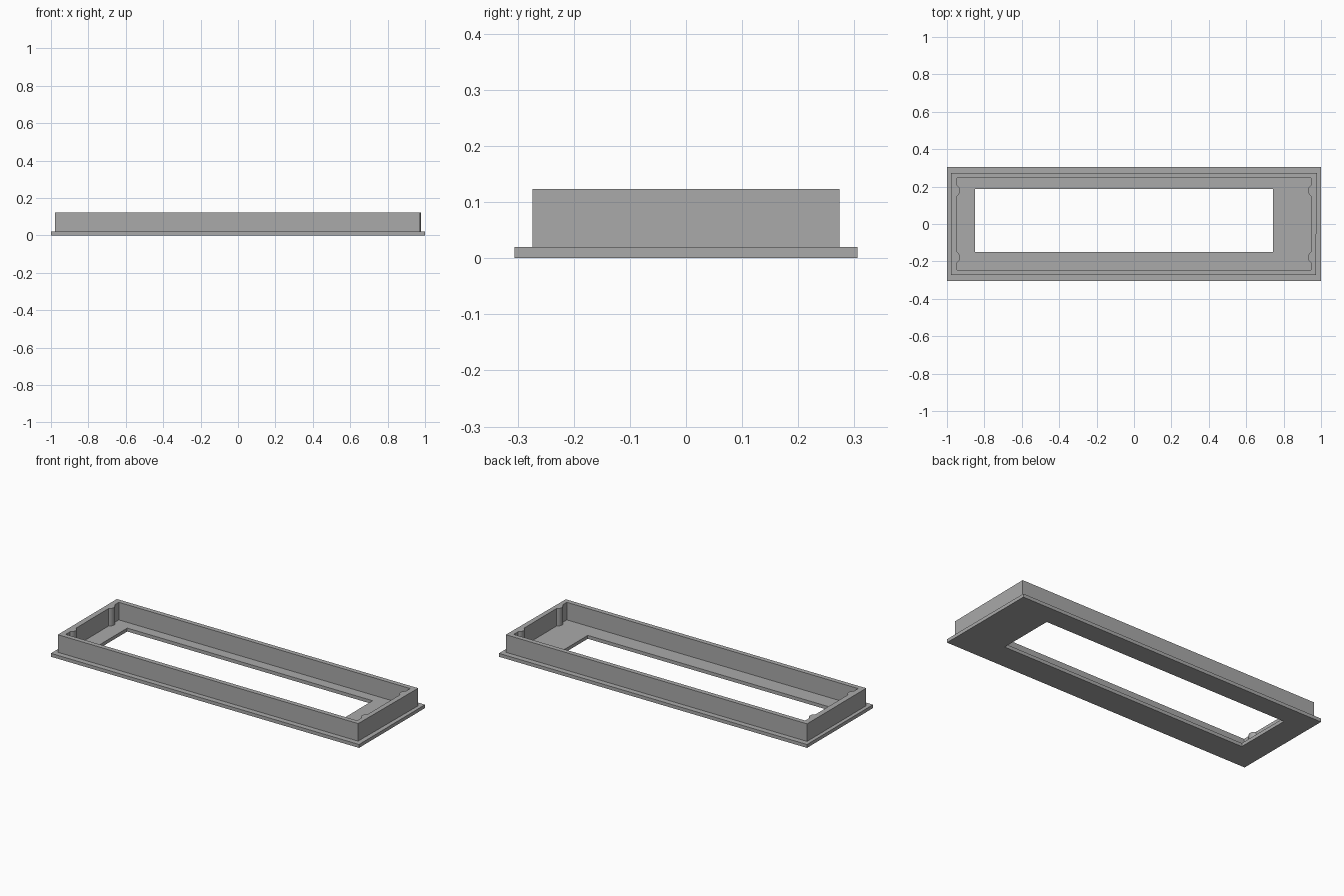
import bpy
from math import asin, cos, sin, pi

cube = bpy.data.objects.get("Cube")
if cube:
    bpy.data.objects.remove(cube, do_unlink=True)

grey = bpy.data.materials.new("plain grey")
grey.use_nodes = True
grey.diffuse_color = (0.4, 0.4, 0.4, 1)
grey.node_tree.nodes["Principled BSDF"].inputs["Base Color"].default_value = (0.4, 0.4, 0.4, 1)


def rectangle(x0, x1, y0, y1):
    return [(x0, y0), (x1, y0), (x1, y1), (x0, y1)]


def extruded_ring(name, outer, inner, z0, z1):
    """Fill the area between two outlines and extrude it from z0 to z1."""
    curve = bpy.data.curves.new(name, 'CURVE')
    curve.dimensions = '2D'
    curve.fill_mode = 'BOTH'
    curve.extrude = (z1 - z0) / 2
    for outline in (outer, inner):
        spline = curve.splines.new('POLY')
        spline.points.add(len(outline) - 1)
        for point, (x, y) in zip(spline.points, outline):
            point.co = (x, y, 0, 1)
        spline.use_cyclic_u = True
    curve.materials.append(grey)
    obj = bpy.data.objects.new(name, curve)
    bpy.context.collection.objects.link(obj)
    obj.location.z = (z0 + z1) / 2
    bpy.ops.object.select_all(action='DESELECT')
    obj.select_set(True)
    bpy.context.view_layer.objects.active = obj
    bpy.ops.object.convert(target='MESH')
    bpy.ops.object.shade_smooth_by_angle()


# Base flange with the off-centre window
extruded_ring("base_flange", rectangle(-1, 1, -0.306, 0.306),
              rectangle(-0.85, 0.743, -0.15, 0.187), 0, 0.02)

# Inner wall outline, with rounded screw posts bulging from both end walls
IN_X, IN_Y, POST_Y = 0.946, 0.246, 0.178
RADIUS, SINK, STEPS = 0.032, 0.016, 12
spread = pi / 2 - asin(SINK / RADIUS)


def end_wall(side):
    points = [(side * IN_X, -side * -IN_Y * -1)]
    for post in (-side * POST_Y, side * POST_Y):
        for i in range(STEPS + 1):
            a = spread * (2 * i / STEPS - 1)
            points.append((side * (IN_X + SINK - RADIUS * cos(a)),
                           post + side * RADIUS * sin(a)))
    points.append((side * IN_X, side * IN_Y))
    return points


# Raised wall; its right end is very slightly out of square
outer_wall = [(-0.978, -0.274), (0.972, -0.274), (0.978, 0.274), (-0.978, 0.274)]
extruded_ring("raised_wall", outer_wall, end_wall(1) + end_wall(-1), 0.02, 0.123)
